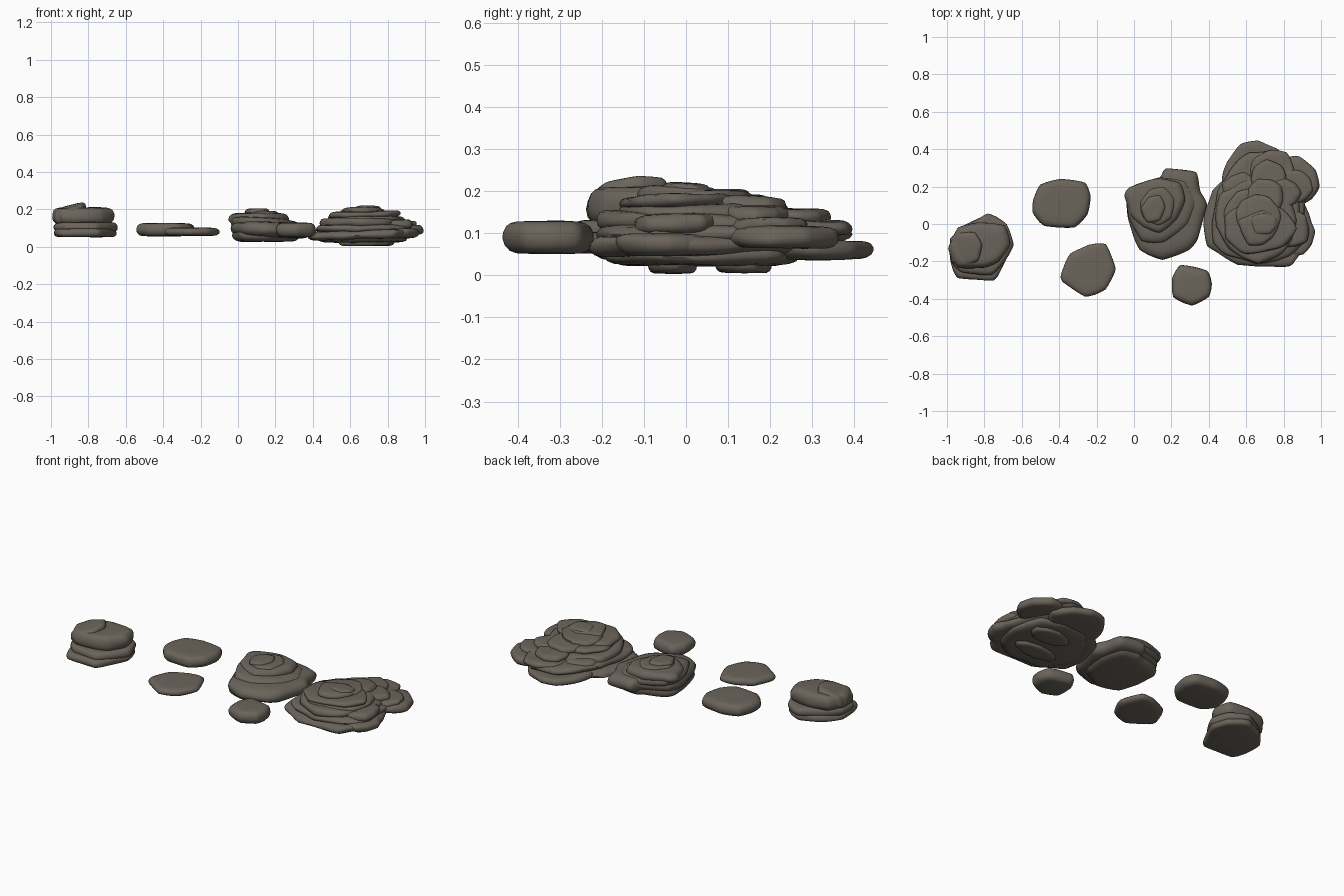
import bpy, bmesh, math, random
from mathutils import Vector, noise

random.seed(4)
stone = bpy.data.materials.new("weathered stone")
stone.diffuse_color = (0.145, 0.127, 0.103, 1)


def rounded(pts, steps=6, soft=0.5):
    """Closed outline: blend of straight edges and a smooth curve."""
    out, n = [], len(pts)
    for i in range(n):
        a, b, c, d = (Vector(pts[(i + k) % n]) for k in (-1, 0, 1, 2))
        for s in range(steps):
            t = s / steps
            curve = 0.5 * (2*b + (c - a)*t + (2*a - 5*b + 4*c - d)*t*t
                           + (3*b - a - 3*c + d)*t**3)
            out.append(curve.lerp(b.lerp(c, t), 1 - soft))
    return out


def add_slab(bm, pts, z0, z1, slope=(0, 0), edge=0.04, under=0.04, rough=0.006):
    """Rounded rock slab; edge / under are how far top and bottom rims pull in."""
    line = rounded(pts)
    n = len(line)
    mid = sum(line, Vector((0, 0))) / n
    r = sum((p - mid).length for p in line) / n
    h = z1 - z0
    b, e = under / r, edge / r
    prof = [(0.45*(1 - b), 0), (1 - b, 0.02), (1 - 0.5*b, 0.09), (1 - 0.12*b, 0.25),
            (1, 0.45), (1 - 0.05*e, 0.65), (1 - 0.25*e, 0.84), (1 - 0.6*e, 0.94),
            (1 - e, 0.98), (0.75*(1 - e), 0.995), (0.4*(1 - e), 1)]

    def place(q, f):
        z = z0 + h*f + slope[0]*(q.x - mid.x) + slope[1]*(q.y - mid.y)
        p = Vector((q.x, q.y, z))
        wob = noise.noise_vector(Vector((p.x*8, p.y*8, p.z*22)))
        return bm.verts.new(p + Vector((wob.x, wob.y, wob.z*0.4)) * rough)

    rings = [[place(mid + (q - mid)*s, f) for q in line] for s, f in prof]
    for lo, hi in zip(rings, rings[1:]):
        for i in range(n):
            j = (i + 1) % n
            bm.faces.new((lo[i], lo[j], hi[j], hi[i]))
    bottom, top = place(mid, 0), place(mid, 1)
    for i in range(n):
        j = (i + 1) % n
        bm.faces.new((bottom, rings[0][j], rings[0][i]))
        bm.faces.new((top, rings[-1][i], rings[-1][j]))


def blob(cx, cy, rx, ry, n=9, var=0.12):
    """Irregular oval outline."""
    out, ph = [], random.random()
    for i in range(n):
        a = 2*math.pi*(i + ph) / n
        k = 1 + random.uniform(-var, var*0.6)
        out.append((cx + rx*k*math.cos(a), cy + ry*k*math.sin(a)))
    return out


def rock(name, slabs):
    bm = bmesh.new()
    for args, opts in slabs:
        add_slab(bm, *args, **opts)
    bmesh.ops.recalc_face_normals(bm, faces=bm.faces)
    me = bpy.data.meshes.new(name)
    bm.to_mesh(me)
    bm.free()
    me.materials.append(stone)
    ob = bpy.data.objects.new(name, me)
    bpy.context.collection.objects.link(ob)
    bpy.context.view_layer.objects.active = ob
    ob.select_set(True)
    bpy.ops.object.shade_smooth_by_angle(angle=math.radians(50))
    ob.select_set(False)


def S(*args, **opts):
    return args, opts


# three flat stepping stones
rock("flat_stone_back", [S([(-.54, .13), (-.50, .21), (-.39, .24), (-.26, .22), (-.23, .15),
    (-.25, .05), (-.32, -.02), (-.48, -.01), (-.54, .06)], .056, .127, edge=.035, under=.03, rough=.004)])
rock("flat_stone_front", [S([(-.39, -.27), (-.34, -.16), (-.24, -.11), (-.15, -.11), (-.10, -.24),
    (-.15, -.35), (-.26, -.39), (-.38, -.31)], .058, .103, edge=.035, under=.03, rough=.004)])
rock("small_round_stone", [S([(.205, -.29), (.25, -.22), (.39, -.25), (.415, -.32), (.40, -.39),
    (.31, -.435), (.21, -.39)], .051, .129, edge=.03, under=.03, rough=.004)])

# left stack: two base plates, thick block, tilted cap
rock("left_stack", [
    S([(-.98, -.21), (-.94, -.29), (-.75, -.30), (-.70, -.23), (-.65, -.11), (-.68, -.01),
       (-.78, .05), (-.90, .0), (-.98, -.1)], .052, .098, edge=.025, under=.02),
    S([(-.98, -.19), (-.92, -.26), (-.76, -.27), (-.69, -.2), (-.64, -.11), (-.68, .0),
       (-.78, .055), (-.90, -.01), (-.98, -.09)], .075, .132, edge=.03, under=.03),
    S([(-.94, -.02), (-.83, .01), (-.69, -.01), (-.66, -.11), (-.72, -.20), (-.80, -.23),
       (-.94, -.23), (-.995, -.13)], .115, .211, edge=.035, under=.04),
    S([(-.985, -.08), (-.94, -.045), (-.85, -.045), (-.81, -.11), (-.83, -.2), (-.9, -.23),
       (-.975, -.2)], .135, .219, slope=(.27, .1), edge=.025)])

# middle rock: broad body, shoulder slabs, round cap
rock("middle_rock", [
    S([(-.03, .14), (.0, .19), (.13, .23), (.18, .26), (.29, .24), (.33, .1), (.3, -.06),
       (.15, -.15), (.02, -.11), (-.02, .02)], .027, .10, under=.04),
    S([(-.04, .13), (-.01, .19), (.13, .24), (.17, .295), (.33, .275), (.355, .18), (.39, .1),
       (.34, -.08), (.29, -.14), (.15, -.19), (.03, -.14), (-.03, .02)], .05, .135,
      slope=(-.04, 0), edge=.06, under=.05),
    S([(-.04, .15), (.0, .21), (.14, .25), (.28, .23), (.33, .12), (.29, .0), (.16, -.1),
       (.04, -.09), (-.03, .04)], .095, .155, slope=(-.07, -.02), edge=.05),
    S([(-.05, .15), (-.02, .2), (.13, .245), (.24, .22), (.275, .13), (.23, .03), (.14, -.05),
       (.05, -.02), (-.02, .05)], .12, .182, edge=.04, under=.03, rough=.009),
    S([(.03, .11), (.08, .18), (.16, .2), (.22, .13), (.2, .03), (.13, -.01), (.05, .03)],
      .15, .192, edge=.025),
    S([(.04, .08), (.08, .14), (.14, .15), (.17, .09), (.14, .02), (.07, .01)], .17, .205, edge=.02)])

# large right rock: broad ragged plates stepping up to a low summit
big = [
    S(blob(.68, -.03, .15, .06), .004, .05, under=.02),
    S(blob(.72, .14, .13, .07), .005, .05, under=.02),
    S([(.43, -.03), (.47, .14), (.55, .24), (.70, .27), (.85, .22), (.90, .05), (.86, -.12),
       (.72, -.19), (.52, -.17)], .022, .07, under=.05, rough=.012),
    # back and side lobes
    S([(.47, .22), (.50, .33), (.57, .42), (.67, .445), (.77, .40), (.84, .30), (.78, .18),
       (.58, .14)], .037, .082, edge=.03, under=.03, rough=.01),
    S([(.78, .25), (.80, .35), (.88, .365), (.97, .29), (.995, .20), (.95, .13), (.84, .09)],
      .063, .118, edge=.035, under=.03, rough=.008),
    S(blob(.87, -.06, .10, .11), .045, .10, edge=.035, rough=.01),
    S([(.38, .01), (.415, .18), (.52, .26), (.68, .31), (.84, .25), (.93, .06), (.96, -.07),
       (.88, -.17), (.84, -.22), (.72, -.23), (.56, -.22), (.45, -.15), (.39, -.11)],
      .04, .088, slope=(.03, 0), edge=.05, under=.04, rough=.014),
    S([(.42, .02), (.45, .18), (.52, .29), (.62, .38), (.76, .39), (.83, .32), (.90, .25),
       (.91, .05), (.92, -.08), (.82, -.17), (.66, -.22), (.50, -.17), (.42, -.1)],
      .075, .122, edge=.05, rough=.016)]
# stepped oval terraces: centre, radii, bottom, top
for cx, cy, rx, ry, z0, z1 in [
        (.74, .28, .13, .11, .095, .132), (.85, .20, .11, .10, .095, .137),
        (.57, .17, .10, .11, .095, .138), (.84, -.03, .10, .11, .095, .143),
        (.66, .03, .22, .23, .10, .148), (.72, .23, .11, .11, .12, .160),
        (.79, .16, .10, .09, .12, .166), (.67, .01, .20, .19, .13, .170),
        (.70, .14, .11, .12, .14, .185), (.67, -.02, .19, .15, .155, .191),
        (.66, .05, .12, .11, .165, .203), (.67, -.02, .11, .09, .18, .212),
        (.69, .00, .07, .06, .19, .220)]:
    big.append(S(blob(cx, cy, rx, ry), z0, z1, edge=.028, under=.025, rough=.014,
                 slope=(random.uniform(-.04, .04), random.uniform(-.04, .02))))
rock("large_right_rock", big)
